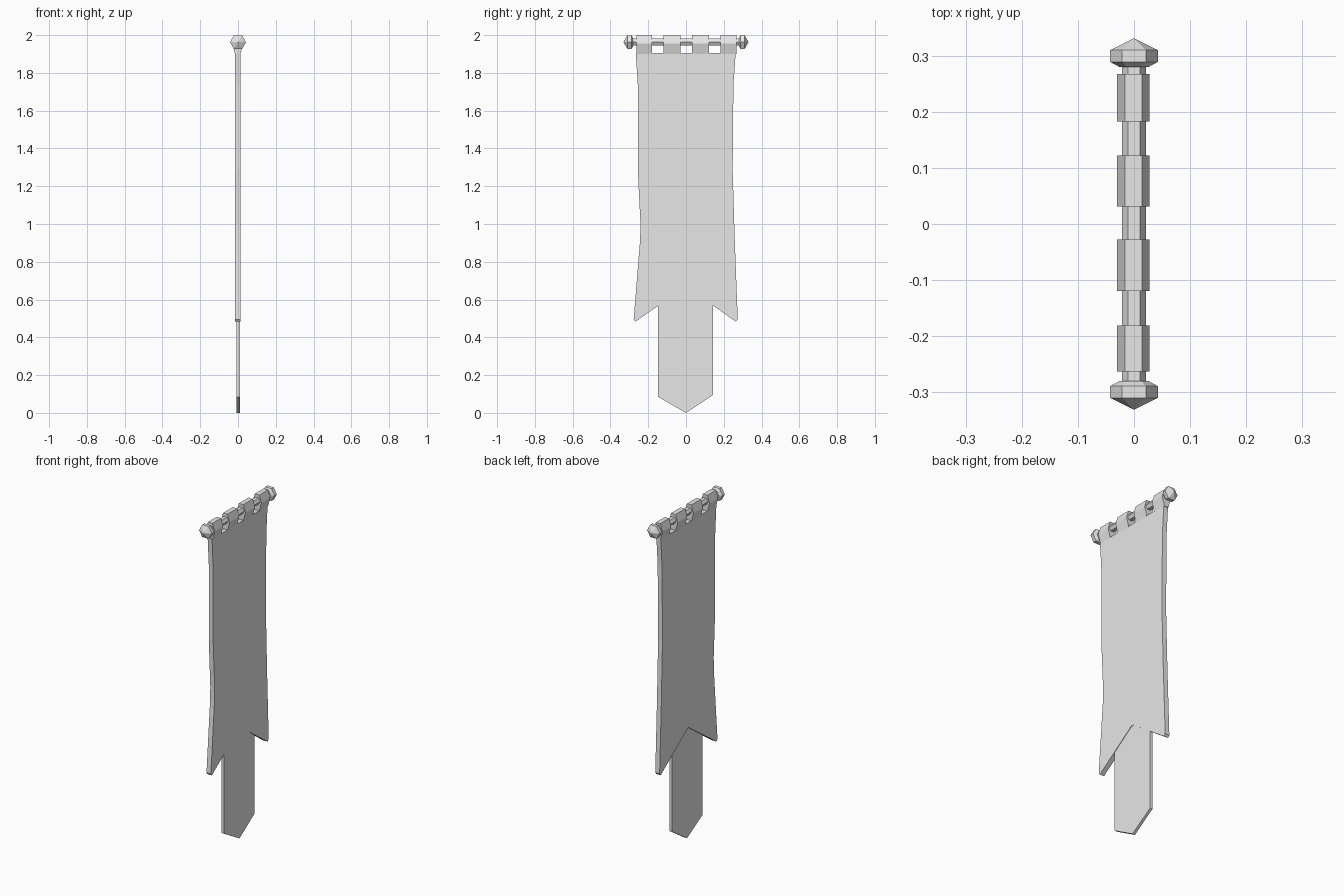
import bpy, bmesh, math

cube = bpy.data.objects.get("Cube")
if cube:
    bpy.data.objects.remove(cube)

grey = bpy.data.materials.new("plain_grey")
grey.use_nodes = True
grey.diffuse_color = (0.8, 0.8, 0.8, 1)
grey.node_tree.nodes["Principled BSDF"].inputs["Base Color"].default_value = (0.8, 0.8, 0.8, 1)

ROD_Z = 1.963


def finish(name, bm):
    bmesh.ops.recalc_face_normals(bm, faces=bm.faces)
    mesh = bpy.data.meshes.new(name)
    bm.to_mesh(mesh)
    bm.free()
    mesh.materials.append(grey)
    obj = bpy.data.objects.new(name, mesh)
    bpy.context.collection.objects.link(obj)


def prism(name, outline, shift):
    """Fill an outline and extrude it along shift."""
    bm = bmesh.new()
    face = bm.faces.new([bm.verts.new(p) for p in outline])
    new = bmesh.ops.extrude_face_region(bm, geom=[face])["geom"]
    bmesh.ops.translate(bm, vec=shift, verts=[v for v in new if isinstance(v, bmesh.types.BMVert)])
    finish(name, bm)


def hex_lathe(name, profile):
    """Loft hexagons along y from (y, radius) pairs."""
    bm = bmesh.new()
    rings = []
    for y, r in profile:
        angles = [math.radians(60 * i) for i in range(6)]
        rings.append([bm.verts.new((r * math.cos(a), y, ROD_Z + r * math.sin(a))) for a in angles])
    for a, b in zip(rings, rings[1:]):
        for i in range(6):
            j = (i + 1) % 6
            bm.faces.new((a[i], a[j], b[j], b[i]))
    bm.faces.new(rings[0])
    bm.faces.new(rings[-1])
    bmesh.ops.remove_doubles(bm, verts=bm.verts, dist=0.0005)
    finish(name, bm)


# Main cloth with uneven sides and a notched hem
cloth = [(-0.266, 1.905), (-0.255, 1.735), (-0.255, 1.285), (-0.241, 1.0), (-0.243, 0.915),
         (-0.277, 0.495), (-0.268, 0.483), (0, 0.67), (0.264, 0.483), (0.274, 0.495),
         (0.258, 0.915), (0.247, 1.285), (0.251, 1.735), (0.263, 1.905)]
prism("main_cloth", [(-0.016, y, z) for y, z in cloth], (0.029, 0, 0))

# Pointed tail behind the notch
tail = [(-0.148, 0.72), (-0.148, 0.085), (0, 0), (0.144, 0.095), (0.144, 0.72)]
prism("cloth_tail", [(-0.007, y, z) for y, z in tail], (0.017, 0, 0))

# Hanging loops wrapped round the rod
loop = [(-0.016, 1.9), (-0.03, 1.955), (-0.016, 2.0), (0.014, 2.0), (0.028, 1.955), (0.013, 1.9)]
for i, (y0, y1) in enumerate([(-0.263, -0.181), (-0.119, -0.028), (0.031, 0.122), (0.183, 0.267)]):
    prism(f"hanging_loop_{i + 1}", [(x, y0, z) for x, z in loop], (0, y1 - y0, 0))

# Rod and end caps
hex_lathe("rod", [(-0.285, 0.021), (0.285, 0.021)])
for name, s in (("front_finial", -1), ("back_finial", 1)):
    hex_lathe(name, [(s * 0.28, 0.026), (s * 0.289, 0.0425), (s * 0.31, 0.0425), (s * 0.331, 0)])
